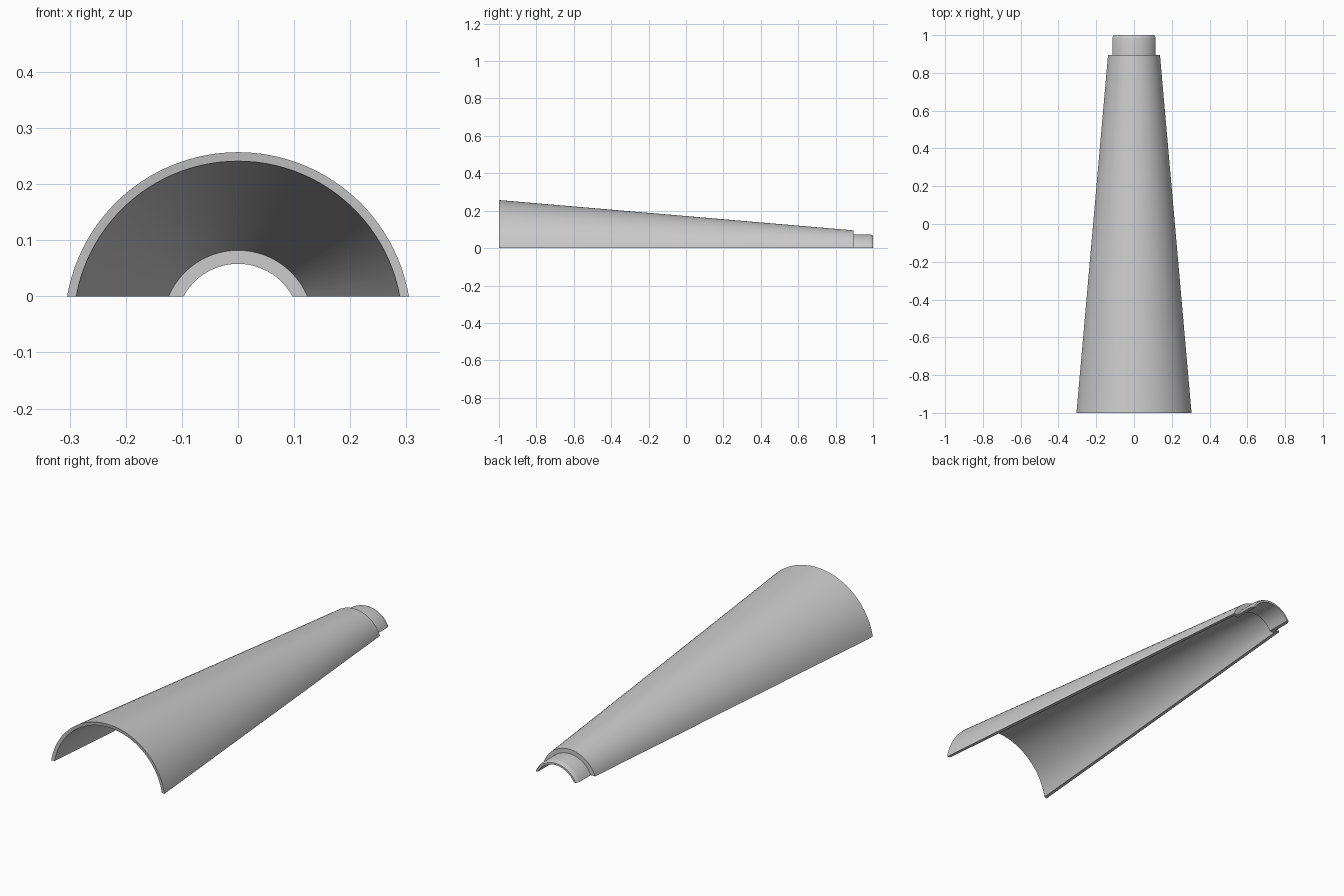
import bpy, bmesh, math

cube = bpy.data.objects.get("Cube")
if cube:
    bpy.data.objects.remove(cube, do_unlink=True)

AXIS_Z = -0.052   # the turning axis lies below the flat cut at z = 0
SEGMENTS = 48

grey = bpy.data.materials.new("plain grey")
grey.use_nodes = True
colour = (0.6, 0.6, 0.6, 1)
grey.diffuse_color = colour
grey.node_tree.nodes["Principled BSDF"].inputs["Base Color"].default_value = colour

# Wall section as (radius, y): outside from wide end to neck, then back inside
wall = [(0.309, -1.0), (0.147, 0.895), (0.126, 0.895), (0.126, 0.98),
        (0.124, 0.99), (0.119, 1.0), (0.110, 1.0), (0.110, 0.875),
        (0.134, 0.875), (0.293, -0.997)]


def arc(bm, radius, y):
    """Row of vertices round the axis, ending exactly on the flat cut."""
    half = math.acos(-AXIS_Z / radius)
    row = []
    for i in range(SEGMENTS + 1):
        a = half * (2 * i / SEGMENTS - 1)
        row.append(bm.verts.new((radius * math.sin(a), y,
                                 radius * math.cos(a) + AXIS_Z)))
    return row


# Half shell with a stepped neck
bm = bmesh.new()
rows = [arc(bm, r, y) for r, y in wall]
for k, row in enumerate(rows):
    after = rows[(k + 1) % len(rows)]
    for i in range(SEGMENTS):
        bm.faces.new((row[i], row[i + 1], after[i + 1], after[i]))

# Flat cut faces along both lower edges
bm.faces.new([row[0] for row in rows])
bm.faces.new([row[-1] for row in reversed(rows)])
bmesh.ops.recalc_face_normals(bm, faces=bm.faces)

mesh = bpy.data.meshes.new("tapered_half_shell")
bm.to_mesh(mesh)
bm.free()
mesh.materials.append(grey)
shell = bpy.data.objects.new("tapered_half_shell", mesh)
bpy.context.collection.objects.link(shell)

bpy.ops.object.select_all(action='DESELECT')
shell.select_set(True)
bpy.context.view_layer.objects.active = shell
bpy.ops.object.shade_smooth_by_angle(angle=math.radians(35))
